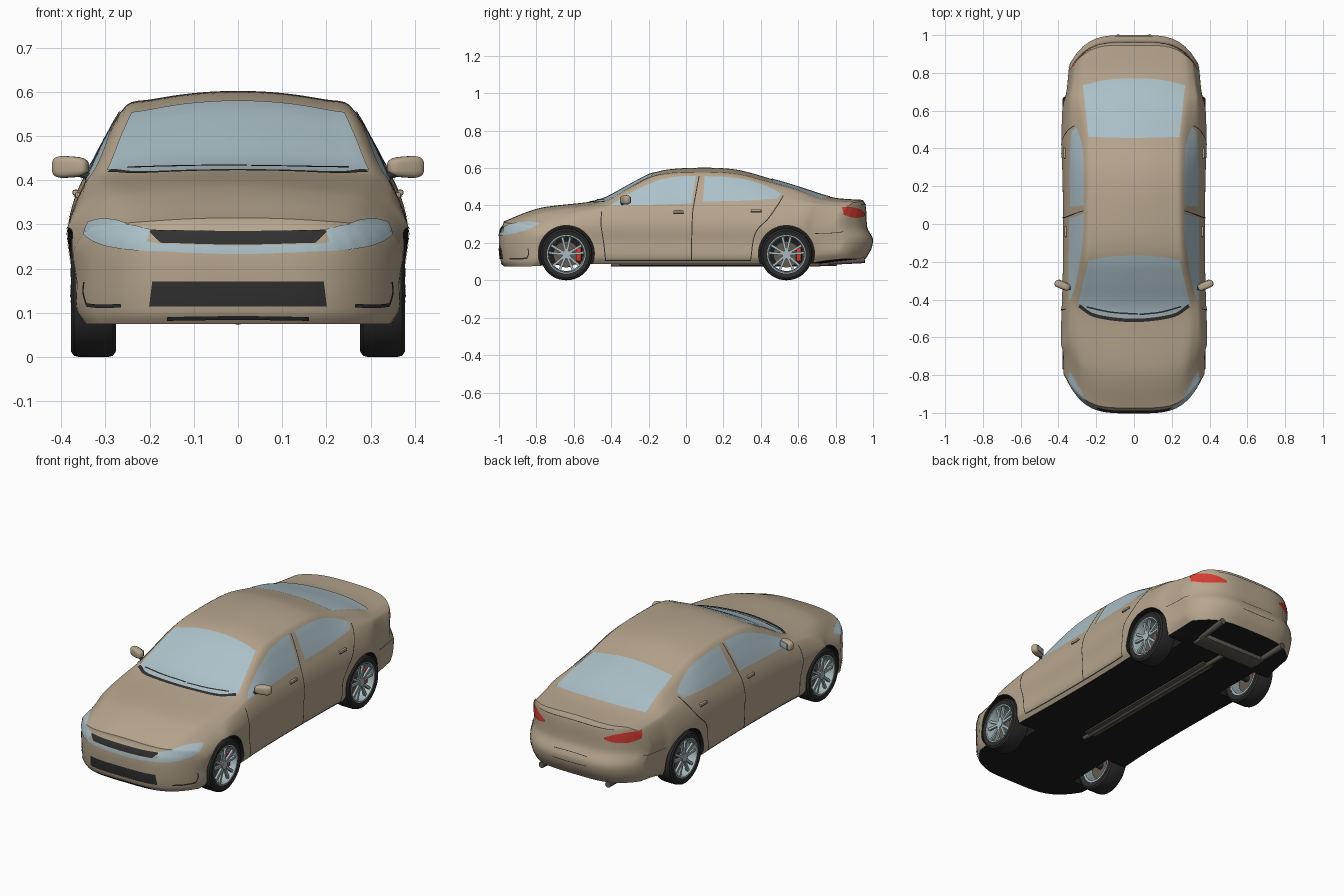
import bpy, bmesh
from math import radians, sin, cos, pi
from mathutils import Vector, Matrix
from mathutils.bvhtree import BVHTree

if "Cube" in bpy.data.objects:
    bpy.data.objects.remove(bpy.data.objects["Cube"])


def material(name, colour, roughness=0.5):
    mat = bpy.data.materials.new(name)
    mat.use_nodes = True
    mat.diffuse_color = (*colour, 1)
    shader = next(n for n in mat.node_tree.nodes if n.type == "BSDF_PRINCIPLED")
    shader.inputs["Base Color"].default_value = (*colour, 1)
    shader.inputs["Roughness"].default_value = roughness
    return mat


PAINT = material("beige paint", (.47, .38, .27))
GLASS = material("pale blue glass", (.42, .54, .59))
RED = material("signal red", (.65, .045, .03))
TRIM = material("black trim", (.03, .03, .03))
RUBBER = material("tire rubber", (.025, .025, .026))
SILVER = material("wheel silver", (.4, .5, .53))
UNDER = material("underbody black", (.012, .012, .012))
PIPE = material("exhaust brown", (.12, .1, .08))
made = []


# ---------- helpers ----------
def make(name, bm, *mats):
    mesh = bpy.data.meshes.new(name)
    bm.to_mesh(mesh)
    bm.free()
    for mat in mats:
        mesh.materials.append(mat)
    obj = bpy.data.objects.new(name, mesh)
    bpy.context.collection.objects.link(obj)
    made.append(obj)
    return obj


def mirror(obj):
    twin = obj.copy()
    twin.data = obj.data.copy()
    twin.data.transform(Matrix.Diagonal((-1, 1, 1, 1)))
    twin.data.flip_normals()
    twin.name = obj.name.replace("left", "right")
    bpy.context.collection.objects.link(twin)
    made.append(twin)


def curve(keys, t):
    """Smooth interpolation of rows (position, values...)."""
    n = len(keys) - 1
    i = max(0, min(n - 1, sum(k[0] <= t for k in keys) - 1))

    def slope(j):
        a, b = keys[max(j - 1, 0)], keys[min(j + 1, n)]
        return [(q - p) / (b[0] - a[0]) for p, q in zip(a[1:], b[1:])]

    span = keys[i + 1][0] - keys[i][0]
    s = max(0, min(1, (t - keys[i][0]) / span))
    rows = zip(keys[i][1:], keys[i + 1][1:], slope(i), slope(i + 1))
    return [p + s * s * (3 - 2 * s) * (q - p) + span * s * (1 - s) * ((1 - s) * m - s * k)
            for p, q, m, k in rows]


def box(name, mat, centre, size, turn=0, bevel=0.004):
    bm = bmesh.new()
    bmesh.ops.create_cube(bm, size=1, matrix=Matrix.Translation(centre)
                          @ Matrix.Rotation(turn, 4, "Z") @ Matrix.Diagonal((*size, 1)))
    bmesh.ops.bevel(bm, geom=bm.edges[:], offset=bevel, segments=2, affect="EDGES", profile=0.5)
    return make(name, bm, mat)


def add_tube(bm, start, end, radius, sides=24):
    p, q = Vector(start), Vector(end)
    turn = (q - p).to_track_quat("Z", "Y").to_matrix().to_4x4()
    bmesh.ops.create_cone(bm, cap_ends=True, segments=sides, radius1=radius, radius2=radius,
                          depth=(q - p).length, matrix=Matrix.Translation((p + q) / 2) @ turn)


def tube(name, mat, *args):
    bm = bmesh.new()
    add_tube(bm, *args)
    return make(name, bm, mat)


def lathe(name, mat, profile, centre, sides=48):
    """Revolve a closed (radius, x) profile about the wheel axle."""
    bm = bmesh.new()
    c = Vector(centre)
    rings = [[bm.verts.new(c + Vector((x, r * cos(a), r * sin(a)))) for r, x in profile]
             for a in (2 * pi * k / sides for k in range(sides))]
    for k in range(sides):
        a, b = rings[k - 1], rings[k]
        for j in range(len(profile)):
            bm.faces.new((a[j - 1], a[j], b[j], b[j - 1]))
    bmesh.ops.recalc_face_normals(bm, faces=bm.faces[:])
    return make(name, bm, mat)


# ---------- body shell ----------
# station, roof height, roof edge x and z, belt x and z, half width, floor height
STATIONS = [
    (-1, .315, .26, .302, .34, .285, .372, .075), (-.89, .36, .27, .342, .345, .31, .382, .078),
    (-.78, .39, .28, .368, .35, .328, .387, .08), (-.5, .422, .3, .402, .35, .375, .385, .086),
    (-.42, .447, .295, .422, .347, .388, .382, .087), (-.3, .513, .277, .488, .345, .398, .378, .088),
    (-.168, .577, .258, .552, .342, .405, .376, .088), (0, .6, .252, .57, .34, .41, .375, .088),
    (.26, .593, .25, .562, .34, .418, .379, .088), (.46, .541, .252, .515, .341, .42, .385, .088),
    (.74, .461, .28, .44, .337, .41, .372, .09), (.85, .44, .28, .425, .33, .4, .36, .1),
    (1, .43, .27, .415, .315, .385, .347, .115)]
NOSE = [(.07, .03), (.1, .01), (.2, 0), (.26, .004), (.31, .025), (.4, .03)]
TAIL = [(.1, .05), (.13, .03), (.17, .008), (.22, 0), (.25, .014), (.28, .03), (.4, .04), (.44, .06)]
COLS = 10


def section(u):
    top, hx, hz, gx, gz, w, low = curve(STATIONS, u)
    wide, drop = min(.285, gz - .05), top - hz
    pts = [(w - .03, low), (w - .008, low + .035), (w - .008, (low + .03 + wide) / 2), (w, wide),
           (w + .35 * (gx - w), wide + .55 * (gz - wide)), (gx, gz),
           ((gx + hx) / 2 + .006, (gz + hz) / 2), (hx, hz), (hx * .8, top - .64 * drop),
           (hx * .4, top - .16 * drop), (0, top), (-hx * .4, top - .16 * drop)]
    keys, length = [], 0
    for i, p in enumerate(pts):
        length += (Vector(p) - Vector(pts[i - 1])).length if i else 0
        keys.append((length, *p))
    side = [curve(keys, a[0] + (b[0] - a[0]) * j / 4)
            for a, b in zip(keys[:-2], keys[1:-1]) for j in range(4)]
    return [(pts[0][0] * j / COLS, low) for j in range(COLS)] + side + [(0, top)]


def warp(x, y, z):
    """Round both ends in plan and shape the bumpers in profile."""
    r = max(0, min(1, (abs(y) - .55) / .45))
    r = r * r * (3 - 2 * r)
    if y < 0:
        return Vector((x, y + r * (.2 * (x / .37) ** 4 + curve(NOSE, z)[0]), z))
    return Vector((x, y - r * (.17 * (x / .35) ** 4 + curve(TAIL, z)[0]), z))


bm = bmesh.new()
STEPS = 120
rings = []
for k in range(STEPS + 1):
    u = -1 + 2 * k / STEPS
    half = section(u)
    loop = half + [(-x, z) for x, z in half[-2:0:-1]]
    rings.append([bm.verts.new(warp(x, u, z)) for x, z in loop])
    if k in (0, STEPS):
        rows = [[bm.verts.new(warp(x * j / COLS, u, z)) for j in range(-COLS, COLS + 1)]
                for x, z in half[COLS:]]
        for a, b in zip(rows, rows[1:]):
            for j in range(2 * COLS):
                bm.faces.new((a[j], a[j + 1], b[j + 1], b[j]))
for a, b in zip(rings, rings[1:]):
    for j in range(len(a)):
        bm.faces.new((a[j - 1], a[j], b[j], b[j - 1]))
bmesh.ops.remove_doubles(bm, verts=bm.verts[:], dist=1e-5)
bmesh.ops.recalc_face_normals(bm, faces=bm.faces[:])
bm.normal_update()
for f in bm.faces:
    f.material_index = int(f.normal.z < -.8 and f.calc_center_median().z < .13)
shell = BVHTree.FromBMesh(bm)
body = make("body_shell", bm, PAINT, UNDER)

# wheel arches cut out of the shell
AXLES = {"front": -.64, "rear": .537}
bm = bmesh.new()
for y in AXLES.values():
    for s in (-1, 1):
        add_tube(bm, (s * .24, y, .143), (s * .5, y, .143), .15, 64)
for f in bm.faces:
    f.material_index = 1
cutter = make("arch_cutter", bm, PAINT, UNDER)
made.remove(cutter)
cutter.hide_render = True
cut = body.modifiers.new("arches", "BOOLEAN")
cut.operation, cut.solver, cut.object = "DIFFERENCE", "EXACT", cutter
bpy.context.view_layer.objects.active = body
bpy.ops.object.modifier_apply(modifier="arches")
bpy.data.objects.remove(cutter)


# ---------- plates laid on the shell ----------
def patch(name, mat, lo, hi, view, twin=False, nu=32, nv=10, lift=.003):
    """Plate between two edge lines, projected from a compass angle or the top."""
    a = radians(0 if view == "top" else view)
    ray = Vector((0, 0, -1)) if view == "top" else Vector((-sin(a), cos(a), 0))
    across = Vector((cos(a), sin(a), 0))
    up = Vector((0, 1, 0)) if view == "top" else Vector((0, 0, 1))
    bm = bmesh.new()
    lines = [[(i / (len(e) - 1), *p) for i, p in enumerate(e)] for e in (lo, hi)]
    grid = []
    for i in range(nu + 1):
        p, q = (Vector(curve(e, i / nu)) for e in lines)
        grid.append([])
        for j in range(nv + 1):
            h, v = p.lerp(q, j / nv)
            start = across * h + up * v
            hit, normal = shell.ray_cast(start - ray * 3, ray)[:2]
            if hit is None:
                hit, normal = shell.find_nearest(start - ray)[:2]
            grid[-1].append(bm.verts.new(hit + normal * lift))
    for c, d in zip(grid, grid[1:]):
        for j in range(nv):
            bm.faces.new((c[j], d[j], d[j + 1], c[j + 1]))
    bm.normal_update()
    if sum(f.normal.dot(ray) for f in bm.faces) > 0:
        bmesh.ops.reverse_faces(bm, faces=bm.faces[:])
    obj = make(name, bm, mat)
    if twin:
        mirror(obj)


def seam(name, pts, view, twin=False, width=.005, lift=.0035):
    pts = [Vector(p) for p in pts]
    sides = []
    for i, p in enumerate(pts):
        d = (pts[min(i + 1, len(pts) - 1)] - pts[max(i - 1, 0)]).normalized()
        sides.append(Vector((-d.y, d.x)) * width / 2)
    patch(name, TRIM, [p - s for p, s in zip(pts, sides)], [p + s for p, s in zip(pts, sides)],
          view, twin, nv=1, lift=lift)


# windows
patch("windshield", GLASS, [(-.295, -.42), (-.2, -.475), (0, -.5), (.2, -.475), (.295, -.42)],
      [(-.24, -.19), (-.13, -.172), (0, -.166), (.13, -.172), (.24, -.19)], "top")
patch("rear_window", GLASS, [(-.24, .46), (0, .455), (.24, .46)],
      [(-.27, .735), (-.14, .763), (0, .77), (.14, .763), (.27, .735)], "top")
patch("left_front_window", GLASS, [(-.41, .398), (-.2, .402), (.03, .41)],
      [(-.4, .403), (-.28, .474), (-.15, .532), (-.05, .552), (.052, .557)], 90, True)
patch("left_rear_window", GLASS, [(.09, .42), (.3, .424), (.49, .436)],
      [(.1, .555), (.22, .55), (.34, .532), (.44, .497), (.51, .462)], 90, True)

# lamps, grilles and bumper openings
patch("left_headlight", GLASS, [(-.545, .24), (-.5, .243), (-.43, .252), (-.36, .27), (-.32, .293)],
      [(-.545, .288), (-.5, .298), (-.43, .309), (-.36, .311), (-.312, .304)], 45, True)
patch("left_tail_light", RED, [(.55, .347), (.5, .336), (.43, .335), (.365, .35)],
      [(.55, .358), (.5, .378), (.43, .39), (.365, .39)], 135, True)
patch("upper_grille", TRIM, [(-.175, .258), (0, .254), (.175, .258)],
      [(-.205, .287), (0, .284), (.205, .287)], 0)
patch("grille_bar", GLASS, [(-.207, .24), (0, .233), (.207, .24)],
      [(-.207, .262), (-.17, .256), (0, .252), (.17, .256), (.207, .262)], 0)
patch("lower_grille", TRIM, [(-.2, .115), (.2, .115)], [(-.193, .171), (.193, .171)], 0)
seam("bumper_slot", [(-.16, .088), (0, .09), (.16, .088)], 0, width=.008)
seam("left_bumper_vent", [(-.48, .117), (-.42, .115), (-.36, .118)], 45, True, .008)
seam("left_vent_edge", [(-.36, .118), (-.348, .145), (-.352, .17)], 45, True, .006)

# panel gaps, cowl and wipers
seam("left_front_door_gap", [(-.45, .37), (-.455, .3), (-.44, .2), (-.43, .105)], 90, True)
seam("left_middle_door_gap", [(.07, .555), (.045, .42), (.035, .35), (.03, .2), (.03, .105)], 90, True)
seam("left_rear_door_gap", [(.52, .45), (.49, .4), (.44, .33), (.37, .25), (.345, .105)], 90, True)
seam("left_sill_gap", [(-.43, .107), (-.05, .107), (.345, .107)], 90, True)
seam("left_bumper_gap", [(.69, .25), (.76, .252), (.84, .258)], 90, True, .003)
seam("trunk_gap", [(-.22, .402), (0, .406), (.22, .402)], 180, width=.003)
seam("plate_recess_top", [(-.1, .245), (0, .247), (.1, .245)], 180, width=.003)
seam("plate_recess_base", [(-.1, .2), (0, .198), (.1, .2)], 180, width=.003)
seam("cowl", [(-.29, -.432), (-.2, -.486), (0, -.51), (.2, -.486), (.29, -.432)], "top", width=.018)
seam("wiper_one", [(-.25, -.437), (-.12, -.465), (.02, -.475)], "top", width=.008, lift=.007)
seam("wiper_two", [(.03, -.477), (.14, -.465), (.25, -.435)], "top", width=.008, lift=.007)

# ---------- door handles and mirrors ----------
for part, y, z in (("front", -.04, .366), ("rear", .375, .372)):
    hit = shell.ray_cast(Vector((3, y, z)), Vector((-1, 0, 0)))[0]
    mirror(box("left_%s_door_handle" % part, PAINT, hit + Vector((.003, 0, 0)), (.014, .055, .013)))
    seam("left_%s_handle_recess" % part, [(y - .03, z - .009), (y + .03, z - .009)], 90, True)

bm = bmesh.new()
bmesh.ops.create_uvsphere(bm, u_segments=32, v_segments=20, radius=1)
for v in bm.verts:
    v.co = Vector([abs(c) ** .62 * (1 if c > 0 else -1) for c in v.co])
    v.co.z *= 1 + .12 * v.co.x
bm.transform(Matrix.Translation((.379, -.325, .43)) @ Matrix.Rotation(radians(22), 4, "Z")
             @ Matrix.Diagonal((.043, .02, .024, 1)))
mirror(make("left_mirror_housing", bm, PAINT))
mirror(box("left_mirror_glass", GLASS, (.373, -.306, .43), (.058, .006, .032), radians(22), .002))
mirror(tube("left_mirror_stalk", TRIM, (.325, -.345, .405), (.36, -.335, .416), .008))

# ---------- wheels ----------
for end, y in AXLES.items():
    hub = Vector((.327, y, .139))
    label = "left_%s_" % end
    mirror(lathe(label + "tire", RUBBER, [(.1, -.046), (.126, -.051), (.136, -.044), (.139, -.032),
                 (.139, .032), (.136, .044), (.126, .051), (.1, .046)], hub))
    mirror(lathe(label + "rim", SILVER, [(.103, .048), (.097, .048), (.092, .036), (.089, -.045),
                 (.102, -.046)], hub))
    bm = bmesh.new()
    for k in range(5):
        for lean in (-13, 13):
            bmesh.ops.create_cube(bm, size=1, matrix=Matrix.Translation(hub)
                                  @ Matrix.Rotation(radians(72 * k + lean), 4, "X")
                                  @ Matrix.Translation((.034, 0, .052))
                                  @ Matrix.Diagonal((.012, .013, .084, 1)))
    add_tube(bm, hub + Vector((.02, 0, 0)), hub + Vector((.044, 0, 0)), .022)
    mirror(make(label + "spokes", bm, SILVER))
    mirror(tube(label + "brake_disc", PIPE, hub - Vector((.012, 0, 0)), hub, .07, 40))
    mirror(box(label + "brake_caliper", RED, hub + Vector((-.002, .066, 0)), (.045, .028, .075)))
    mirror(tube(label + "axle_stub", TRIM, (.2, y, .139), hub, .018))

# ---------- exhaust and underside ----------
box("centre_tunnel", PIPE, (0, .12, .088), (.07, .95, .016))
tube("exhaust_pipe", PIPE, (.0, -.4, .085), (.0, .72, .085), .012)
box("muffler", PIPE, (0, .76, .094), (.4, .1, .035), bevel=.01)
mirror(tube("left_exhaust_tip", PIPE, (.19, .76, .098), (.2, .955, .108), .016))

# ---------- shading ----------
bpy.ops.object.select_all(action="DESELECT")
for obj in made:
    obj.select_set(True)
bpy.context.view_layer.objects.active = body
bpy.ops.object.shade_smooth_by_angle(angle=radians(38))
